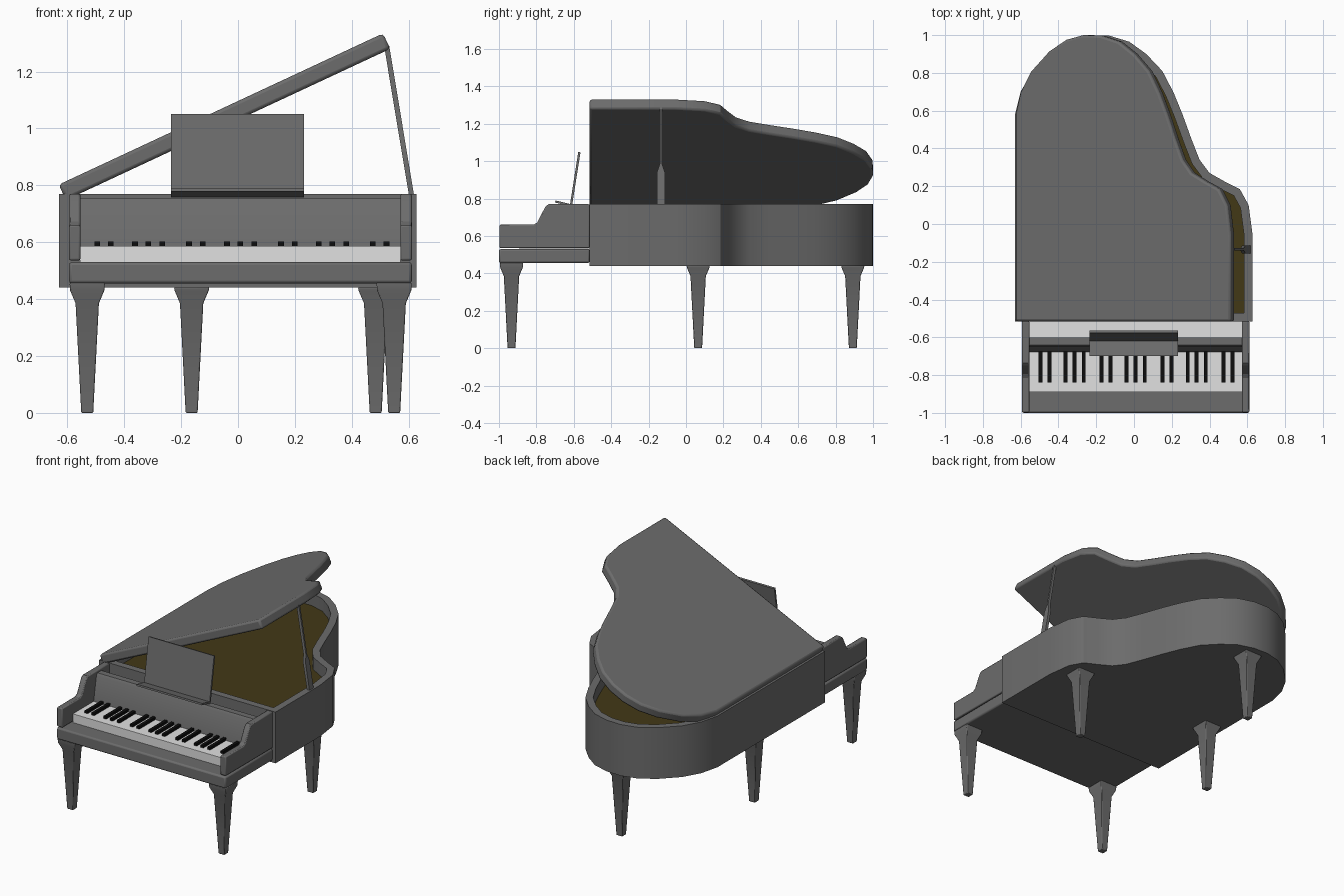
import bpy, bmesh, math
from mathutils import Vector

if "Cube" in bpy.data.objects:
    bpy.data.objects.remove(bpy.data.objects["Cube"], do_unlink=True)


def material(name, colour):
    m = bpy.data.materials.new(name)
    m.use_nodes = True
    m.diffuse_color = (*colour, 1)
    m.node_tree.nodes["Principled BSDF"].inputs["Base Color"].default_value = (*colour, 1)
    return m


GREY = material("dark grey lacquer", (0.15, 0.15, 0.15))
WHITE = material("white key", (0.75, 0.75, 0.75))
BLACK = material("black key", (0.004, 0.004, 0.004))
BROWN = material("brown soundboard", (0.055, 0.04, 0.008))


def finish(name, bm, mats, bevel=0.0):
    """Turn a bmesh into a smooth-by-angle object with optional rounded edges."""
    bmesh.ops.recalc_face_normals(bm, faces=bm.faces[:])
    mesh = bpy.data.meshes.new(name)
    bm.to_mesh(mesh)
    bm.free()
    ob = bpy.data.objects.new(name, mesh)
    bpy.context.collection.objects.link(ob)
    for m in mats:
        mesh.materials.append(m)
    if bevel:
        mod = ob.modifiers.new("rounded edges", "BEVEL")
        mod.width, mod.segments = bevel, 2
        mod.limit_method, mod.angle_limit = "ANGLE", math.radians(40)
    bpy.ops.object.select_all(action="DESELECT")
    ob.select_set(True)
    bpy.context.view_layer.objects.active = ob
    bpy.ops.object.shade_smooth_by_angle(angle=math.radians(30))
    return ob


def prism(points, direction):
    """Extrude a flat outline of 3D points along a direction."""
    bm = bmesh.new()
    face = bm.faces.new([bm.verts.new(p) for p in points])
    new = bmesh.ops.extrude_face_region(bm, geom=[face])["geom"]
    verts = [g for g in new if isinstance(g, bmesh.types.BMVert)]
    bmesh.ops.translate(bm, verts=verts, vec=direction)
    return bm


def side_profile(name, yz, x0, x1, mat=GREY, bevel=0.0):
    bm = prism([(x0, y, z) for y, z in yz], (x1 - x0, 0, 0))
    return finish(name, bm, [mat], bevel)


def box(name, x0, x1, y0, y1, z0, z1, mat=GREY, bevel=0.0):
    return side_profile(name, [(y0, z0), (y1, z0), (y1, z1), (y0, z1)], x0, x1, mat, bevel)


# Curved plan shared by the case and the lid
PLAN = [(-.63, -.515), (.628, -.515), (.628, -.06), (.607, .1), (.56, .185), (.48, .225),
        (.4, .27), (.347, .34), (.304, .45), (.257, .58), (.21, .695), (.15, .81),
        (.065, .9), (-.025, .965), (-.13, .997), (-.235, 1), (-.335, .975),
        (-.435, .913), (-.54, .807), (-.6, .7), (-.63, .58)]

# Case with a sunken soundboard
bm = prism([(x, y, .44) for x, y in PLAN], (0, 0, .33))
bmesh.ops.recalc_face_normals(bm, faces=bm.faces[:])
top = max(bm.faces, key=lambda f: f.calc_center_median().z)
bmesh.ops.inset_individual(bm, faces=[top], thickness=.045, use_even_offset=True)
floor = bmesh.ops.extrude_discrete_faces(bm, faces=[top])["faces"][0]
bmesh.ops.translate(bm, verts=floor.verts[:], vec=(0, 0, -.08))
floor.material_index = 1
finish("case", bm, [GREY, BROWN])

# Raised lid, hinged along the straight side
lid = finish("lid", prism([(x + .63, y, 0) for x, y in PLAN], (0, 0, .06)), [GREY], .012)
lid.location = (-.605, 0, .748)
lid.rotation_euler.y = math.radians(-25)

# Lid prop, leaning inwards as it rises
half = [(.021, .765), (.021, .94), (.006, .985), (.006, 1.29)]
PROP_Y = -.134
prop = [(PROP_Y + w, z) for w, z in half] + [(PROP_Y - w, z) for w, z in reversed(half)]
bm = prism([(-.009, y, z) for y, z in prop], (.018, 0, 0))
for v in bm.verts:
    v.co.x += .609 - (v.co.z - .77) * .166
finish("lid_prop", bm, [GREY])

# Keyboard bed and cheeks
LEFT, RIGHT = .611, -.594
box("key_bed", RIGHT, LEFT, -1, -.515, .455, .53, bevel=.01)
cheek = [(-.997, .536), (-.515, .536), (-.515, .77), (-.735, .77), (-.752, .757),
         (-.795, .672), (-.815, .66), (-.997, .66)]
side_profile("right_cheek", cheek, RIGHT, RIGHT + .04, bevel=.006)
side_profile("left_cheek", cheek, LEFT - .04, LEFT, bevel=.006)

# Keys: one white slab and repeating groups of two and three black keys
box("white_keys", RIGHT + .039, LEFT - .039, -.89, -.515, .528, .586, WHITE)
for octave in range(4):
    for i, step in enumerate((0, .048, .133, .18, .229)):
        if octave == 3 and i > 1:
            break
        x = -.495 + octave * .323 + step
        box("black_key", x - .01, x + .01, -.84, -.67, .58, .602, BLACK)

# Fallboard behind the keys
side_profile("fallboard", [(-.68, .58), (-.65, .742), (-.64, .755), (-.6, .755), (-.6, .58)],
             RIGHT + .039, LEFT - .039)

# Music desk and its ledge
side_profile("music_desk", [(-.622, .757), (-.61, .757), (-.564, 1.047), (-.576, 1.05)],
             -.235, .232)
side_profile("music_ledge", [(-.7, .779), (-.612, .757), (-.612, .769), (-.698, .79)],
             -.235, .232)


def leg(name, x, y, height):
    """Tapered square leg with a flared head."""
    bm = bmesh.new()
    rings = []
    for z, r in ((0, .021), (.385, .041), (.43, .06), (height, .062)):
        rings.append([bm.verts.new((x + a * r, y + b * r, z))
                      for a, b in ((-1, -1), (1, -1), (1, 1), (-1, 1))])
    for low, high in zip(rings, rings[1:]):
        for i in range(4):
            j = (i + 1) % 4
            bm.faces.new((low[i], low[j], high[j], high[i]))
    bm.faces.new(rings[0])
    bm.faces.new(rings[-1])
    finish(name, bm, [GREY], .004)


leg("front_right_leg", -.53, -.933, .457)
leg("front_left_leg", .549, -.933, .457)
leg("middle_right_leg", -.53, .065, .442)
leg("middle_left_leg", .484, .065, .442)
leg("back_leg", -.163, .892, .442)
